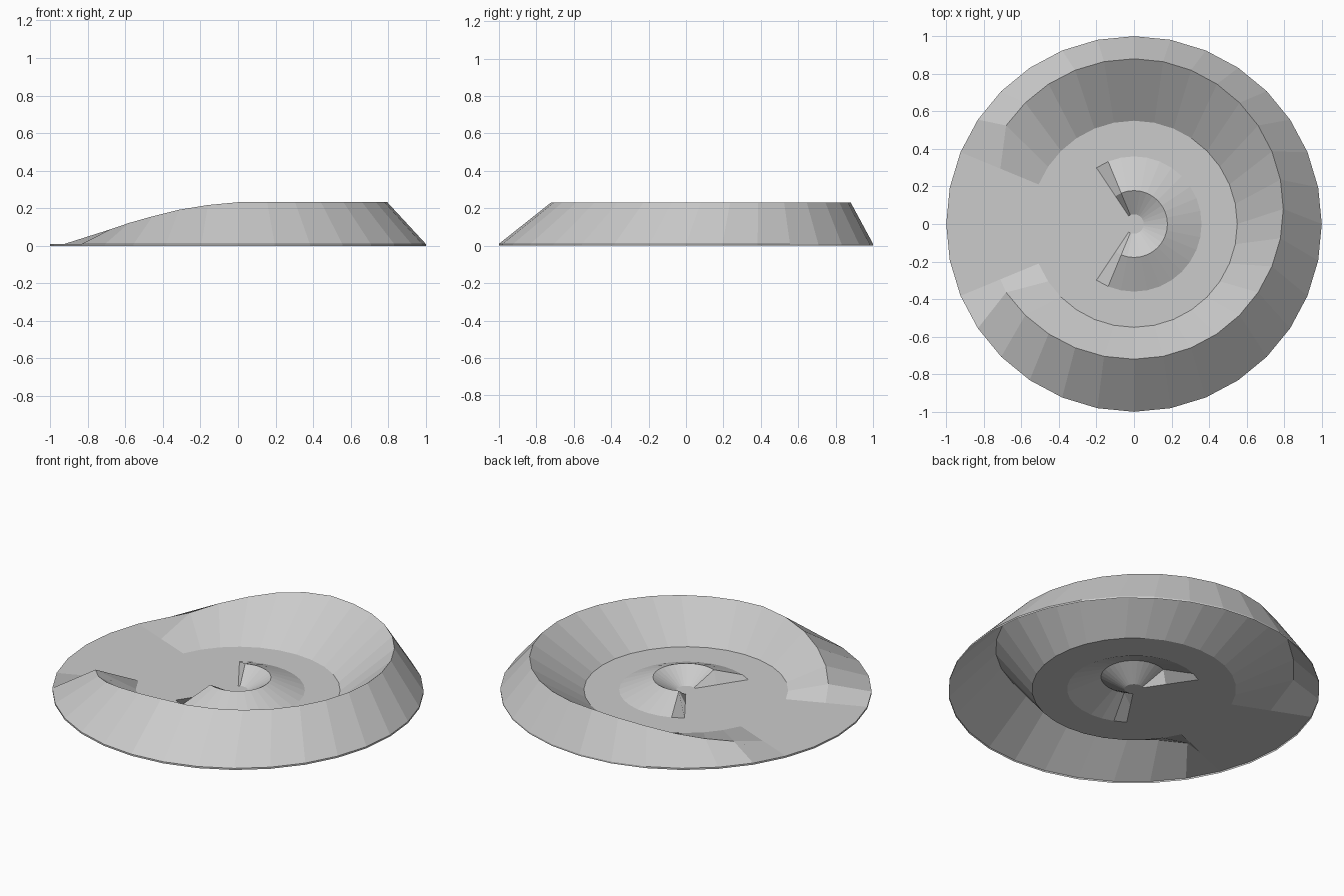
import bpy
import bmesh
import math

if "Cube" in bpy.data.objects:
    bpy.data.objects.remove(bpy.data.objects["Cube"])

SEGMENTS = 32
FLOOR_Z = 0.01

stone = bpy.data.materials.new("grey stone")
stone.diffuse_color = (0.6, 0.6, 0.6, 1)
stone.use_nodes = True
stone.node_tree.nodes["Principled BSDF"].inputs["Base Color"].default_value = stone.diffuse_color


def steps(i):
    """Angular steps away from the +x direction, 0 to 16."""
    return min(i, SEGMENTS - i)


def circle(radius, z=FLOOR_Z):
    """Plain ring of points."""
    pts = []
    for i in range(SEGMENTS):
        a = math.tau * i / SEGMENTS
        pts.append((radius * math.cos(a), radius * math.sin(a), z))
    return pts


def rim_crest():
    """Offset high crest that falls away towards the open side."""
    falloff = {9: 0.217, 10: 0.192, 11: 0.157, 12: 0.122, 13: 0.087}
    pts = circle(0.77)
    for i in range(SEGMENTS):
        s = steps(i)
        if s <= 13:
            a = math.tau * i / SEGMENTS
            x = 0.795 * math.cos(a)
            if x < 0:
                x *= 1.03
            pts[i] = (x, 0.08 + 0.8 * math.sin(a), falloff.get(s, 0.232))
    return pts


def cone_crest():
    """Small crest, raised everywhere except at the open side."""
    return [(x, y, 0.085 if steps(i) <= 10 else FLOOR_Z)
            for i, (x, y, z) in enumerate(circle(0.178))]


def sheet(name, rings, cap=False):
    """Join successive rings, listed from the centre outwards, with quads."""
    bm = bmesh.new()
    loops = [[bm.verts.new(p) for p in ring] for ring in rings]
    for inner, outer in zip(loops, loops[1:]):
        for i in range(SEGMENTS):
            j = (i + 1) % SEGMENTS
            bm.faces.new((inner[i], outer[i], outer[j], inner[j]))
    if cap:
        bm.faces.new(loops[0])
    mesh = bpy.data.meshes.new(name)
    bm.to_mesh(mesh)
    bm.free()
    mesh.materials.append(stone)
    obj = bpy.data.objects.new(name, mesh)
    bpy.context.collection.objects.link(obj)
    return obj


# Centre cone with a funnel pit and a gap on the left
sheet("centre_cone", [circle(0.052), cone_crest(), circle(0.36)], cap=True)

# Flat basin around the cone
sheet("basin_floor", [circle(0.36), circle(0.55)])

# Raised outer wall, open on the left, with a thin lip under its edge
sheet("outer_wall", [circle(0.55), rim_crest(), circle(1.0), circle(1.0, 0)])
